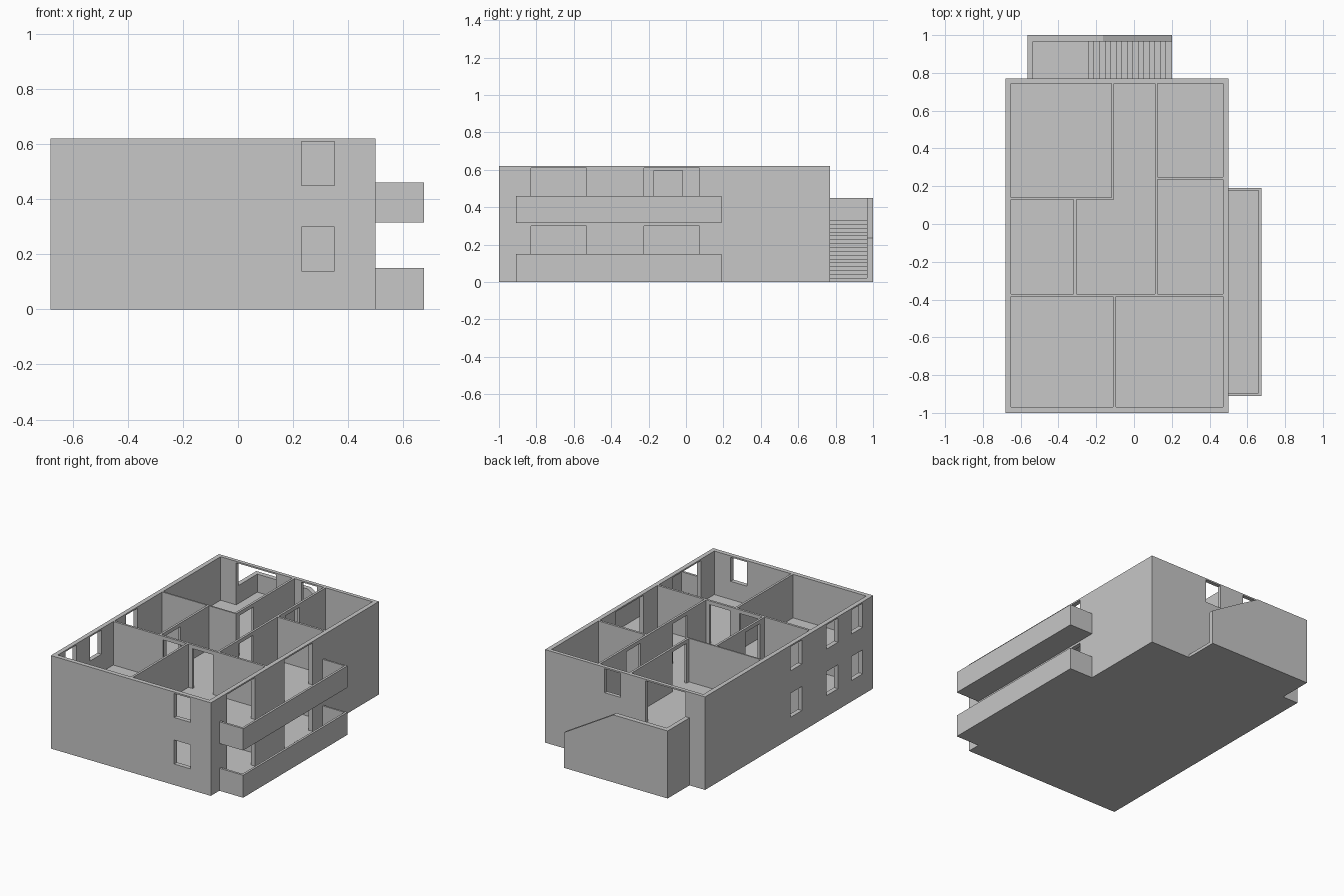
import bpy, bmesh

cube = bpy.data.objects.get("Cube")
if cube:
    bpy.data.objects.remove(cube)

grey = bpy.data.materials.new("light_grey_plaster")
grey.use_nodes = True
grey.diffuse_color = (0.57, 0.57, 0.57, 1)
grey.node_tree.nodes["Principled BSDF"].inputs["Base Color"].default_value = grey.diffuse_color


def add_prism(bm, profile, direction):
    """Extrude a closed 3D outline along a direction."""
    face = bm.faces.new([bm.verts.new(p) for p in profile])
    moved = bmesh.ops.extrude_face_region(bm, geom=[face])["geom"]
    verts = [v for v in moved if isinstance(v, bmesh.types.BMVert)]
    bmesh.ops.translate(bm, verts=verts, vec=direction)


def add_box(bm, x0, x1, y0, y1, z0, z1):
    add_prism(bm, [(x0, y0, z0), (x1, y0, z0), (x1, y1, z0), (x0, y1, z0)], (0, 0, z1 - z0))


def finish(bm, name):
    bmesh.ops.recalc_face_normals(bm, faces=bm.faces)
    mesh = bpy.data.meshes.new(name)
    bm.to_mesh(mesh)
    bm.free()
    mesh.materials.append(grey)
    obj = bpy.data.objects.new(name, mesh)
    bpy.context.collection.objects.link(obj)
    return obj


def cut(obj, bm):
    """Subtract the boxes in bm from obj."""
    cutter = finish(bm, "cutter")
    cutter.hide_render = True
    mod = obj.modifiers.new("cut", "BOOLEAN")
    mod.operation = "DIFFERENCE"
    mod.solver = "EXACT"
    mod.use_self = True
    mod.object = cutter
    bpy.context.view_layer.objects.active = obj
    bpy.ops.object.modifier_apply(modifier=mod.name)
    bpy.data.objects.remove(cutter)


STOREY, SLAB, TOP = 0.31, 0.02, 0.62
LEFT, RIGHT, FRONT, BACK, END = -0.68, 0.5, -1.0, 0.77, 1.0

# House block
bm = bmesh.new()
add_box(bm, LEFT, RIGHT, FRONT, BACK, 0, TOP)
house = finish(bm, "house_walls")

# Rooms hollowed out of both storeys, the upper one open to the sky
rooms = [
    (-0.65, -0.12, 0.14, 0.745), (0.125, 0.47, 0.25, 0.745),
    (0.125, 0.47, -0.37, 0.235), (-0.65, -0.32, -0.37, 0.13),
    (-0.65, -0.11, -0.97, -0.385), (-0.095, 0.47, -0.97, -0.385),
]
hall = [(-0.305, -0.37), (0.11, -0.37), (0.11, 0.745), (-0.105, 0.745), (-0.105, 0.13), (-0.305, 0.13)]
bm = bmesh.new()
for base, ceiling in ((0, STOREY), (STOREY, TOP + 0.1)):
    for room in rooms:
        add_box(bm, *room, base + SLAB, ceiling)
    add_prism(bm, [(x, y, base + SLAB) for x, y in hall], (0, 0, ceiling - base - SLAB))
cut(house, bm)

# Windows and balcony doors on both storeys
bm = bmesh.new()
for base in (0, STOREY):
    add_box(bm, 0.23, 0.35, FRONT - 0.02, -0.96, base + 0.14, base + 0.3)
    for y in (-0.89, -0.63, -0.25):
        add_box(bm, LEFT - 0.02, -0.64, y, y + 0.12, base + 0.14, base + 0.3)
    for y in (-0.83, -0.225):
        add_box(bm, 0.46, RIGHT + 0.02, y, y + 0.297, base + SLAB, base + 0.3)
# Stair door and hall window at the back
floor = STOREY + SLAB
add_box(bm, -0.535, -0.24, 0.735, BACK + 0.02, floor, 0.61)
add_box(bm, -0.055, 0.06, 0.735, BACK + 0.02, 0.45, 0.61)
# Upper storey inner doors
for y in (-0.17, 0.32):
    add_box(bm, 0.1, 0.135, y, y + 0.15, floor, 0.595)
add_box(bm, -0.13, -0.095, 0.165, 0.315, floor, 0.595)
add_box(bm, -0.33, -0.295, -0.32, -0.17, floor, 0.595)
for x in (-0.285, -0.065):
    add_box(bm, x, x + 0.15, -0.395, -0.36, floor, 0.595)
cut(house, bm)

# Balconies: hollow trays open at the top
for name, z0, z1 in (("lower_balcony", 0, 0.15), ("upper_balcony", 0.315, 0.46)):
    bm = bmesh.new()
    add_box(bm, RIGHT, 0.675, -0.91, 0.19, z0, z1)
    balcony = finish(bm, name)
    bm = bmesh.new()
    add_box(bm, RIGHT - 0.02, 0.66, -0.895, 0.178, z0 + 0.015, z1 + 0.1)
    cut(balcony, bm)

# Stair enclosure: side wall and back wall with a sloping top
bm = bmesh.new()
add_box(bm, -0.565, -0.535, BACK, END, 0, 0.45)
finish(bm, "stair_side_wall")
bm = bmesh.new()
outline = [(-0.535, 0), (0.2, 0), (0.2, 0.235), (-0.165, 0.45), (-0.535, 0.45)]
add_prism(bm, [(x, END, z) for x, z in outline], (0, -0.033, 0))
finish(bm, "stair_back_wall")

# Landing and steps as one stepped profile
steps = 15
run, rise = 0.44 / steps, floor / (steps + 1)
outline = [(-0.535, 0), (-0.535, floor)]
for i in range(steps + 1):
    x, z = -0.24 + i * run, floor - i * rise
    outline += [(x, z), (x, z - rise)]
bm = bmesh.new()
add_prism(bm, [(x, BACK, z) for x, z in outline], (0, 0.197, 0))
finish(bm, "stairs")
